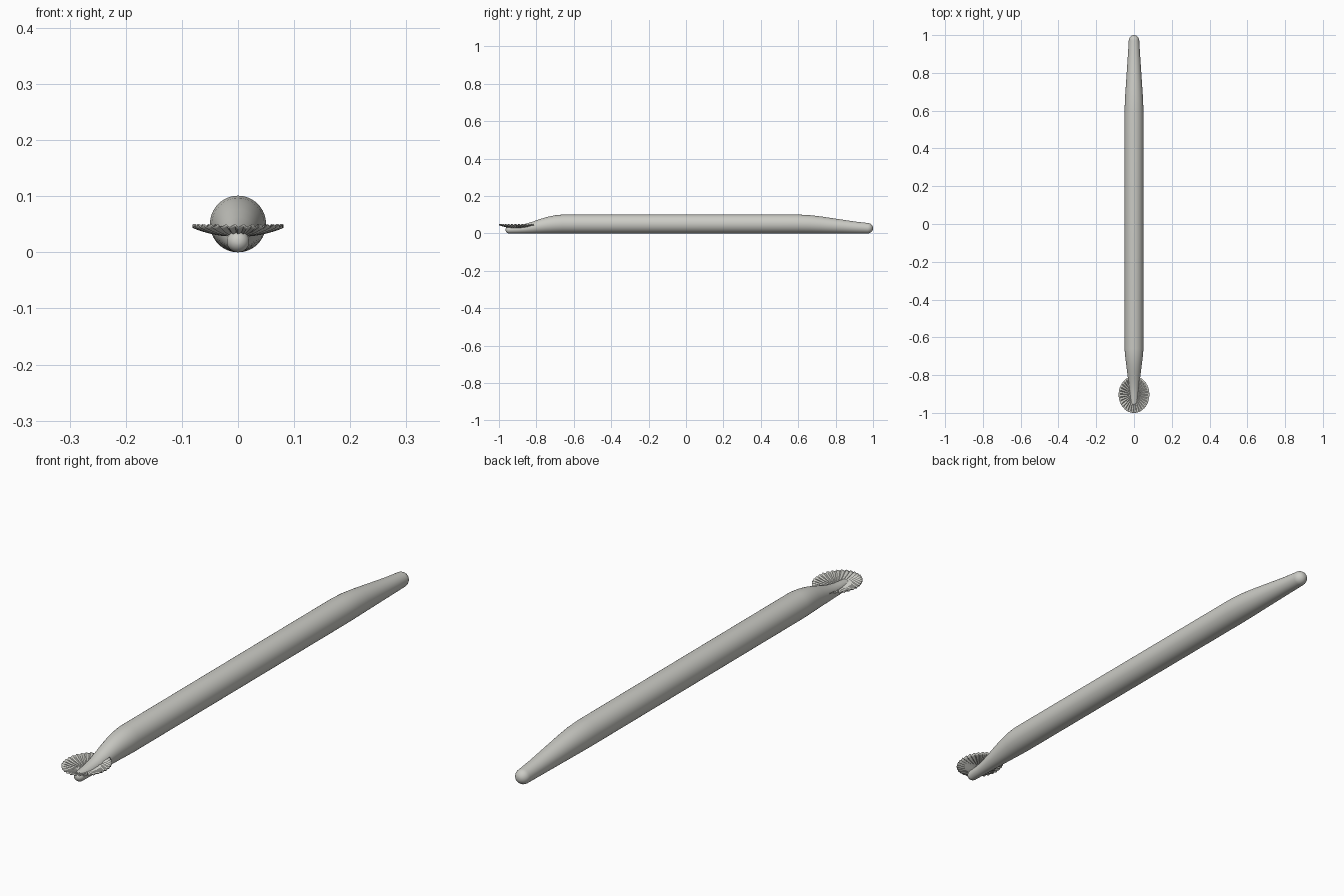
import bpy, bmesh
from math import sin, cos, pi, sqrt

cube = bpy.data.objects.get("Cube")
if cube:
    bpy.data.objects.remove(cube, do_unlink=True)

grey = bpy.data.materials.new("warm light grey")
grey.use_nodes = True
grey.diffuse_color = (0.6, 0.6, 0.56, 1)
grey.node_tree.nodes["Principled BSDF"].inputs["Base Color"].default_value = (0.6, 0.6, 0.56, 1)


def finish(bm, name, angle):
    bmesh.ops.recalc_face_normals(bm, faces=bm.faces)
    mesh = bpy.data.meshes.new(name)
    bm.to_mesh(mesh)
    bm.free()
    mesh.materials.append(grey)
    obj = bpy.data.objects.new(name, mesh)
    bpy.context.collection.objects.link(obj)
    bpy.ops.object.select_all(action='DESELECT')
    obj.select_set(True)
    bpy.context.view_layer.objects.active = obj
    bpy.ops.object.shade_smooth_by_angle(angle=angle)
    return obj


def bridge(bm, a, b):
    n = len(a)
    for i in range(n):
        j = (i + 1) % n
        bm.faces.new((a[i], a[j], b[j], b[i]))


# Round handle resting on the ground: (y, half width, height)
SIDES = 40
profile = [(-0.945, 0.020, 0.039), (-0.90, 0.023, 0.043), (-0.86, 0.027, 0.051),
           (-0.82, 0.032, 0.063), (-0.78, 0.037, 0.077), (-0.74, 0.042, 0.089),
           (-0.70, 0.047, 0.097), (-0.66, 0.050, 0.101), (0.60, 0.050, 0.101),
           (0.66, 0.048, 0.098), (0.72, 0.044, 0.091), (0.78, 0.040, 0.082),
           (0.84, 0.036, 0.073), (0.90, 0.032, 0.064), (0.97, 0.028, 0.056)]


def cap(section, length, direction):
    # Domed end, shrinking about the centre of the last section
    y, w, h = section
    return [(y + direction * length * sin(k * pi / 16), w * cos(k * pi / 16),
             h * cos(k * pi / 16), h / 2) for k in range(1, 8)]


body = [(y, w, h, h / 2) for y, w, h in profile]
sections = cap(profile[0], 0.02, -1)[::-1] + body + cap(profile[-1], 0.03, 1)
bm = bmesh.new()
rings = []
for y, w, h, zc in sections:
    rings.append([bm.verts.new((w * cos(2 * pi * i / SIDES), y,
                                zc + h / 2 * sin(2 * pi * i / SIDES)))
                  for i in range(SIDES)])
for a, b in zip(rings, rings[1:]):
    bridge(bm, a, b)
bm.faces.new(rings[0])
bm.faces.new(rings[-1])
finish(bm, "handle", 0.7)

# Pleated oval dish around the narrow tip
PLEATS = 32
STEPS = 8
bm = bmesh.new()
rings = []
for k in range(1, STEPS + 1):
    t = k / STEPS
    ring = []
    for i in range(PLEATS * 2):
        # wide slope and narrow slope alternate
        a = 2 * pi * (i + (0.35 if i % 2 else 0)) / (PLEATS * 2)
        ridge = 0.0025 * t * (1 if i % 2 else -1)
        ring.append(bm.verts.new((0.081 * t * cos(a), -0.903 + 0.097 * t * sin(a),
                                  0.029 + 0.018 * t * t + ridge)))
    rings.append(ring)
for a, b in zip(rings, rings[1:]):
    bridge(bm, a, b)
bm.faces.new(rings[0])
dish = finish(bm, "pleated_dish", 0.35)
shell = dish.modifiers.new("thickness", 'SOLIDIFY')
shell.thickness = 0.002
shell.offset = 0
